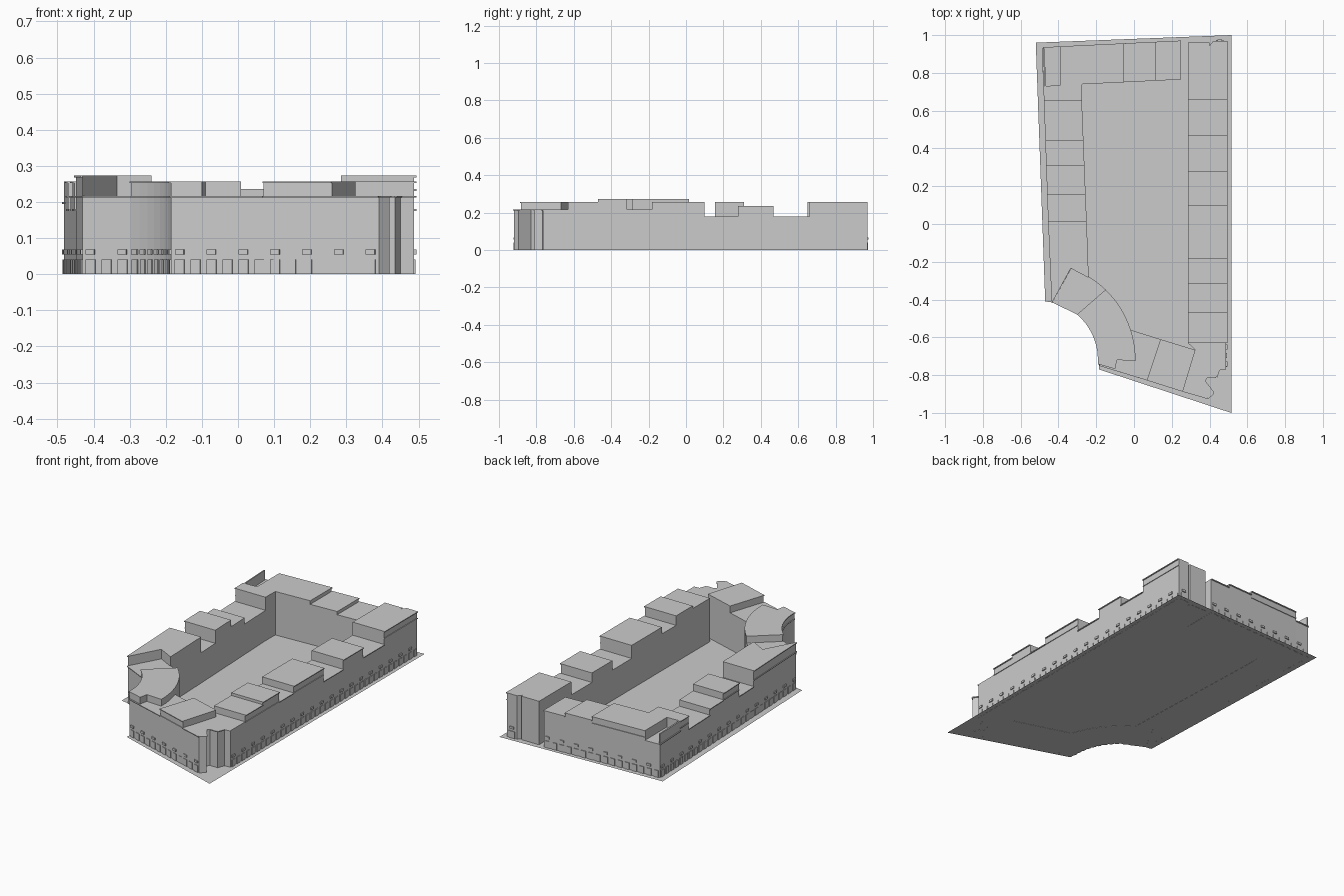
import bpy
import bmesh
import math
from mathutils import Vector

cube = bpy.data.objects.get("Cube")
if cube:
    bpy.data.objects.remove(cube, do_unlink=True)

GREY = (0.6, 0.6, 0.6, 1)
stone = bpy.data.materials.new("pale grey")
stone.use_nodes = True
stone.diffuse_color = GREY
stone.node_tree.nodes["Principled BSDF"].inputs["Base Color"].default_value = GREY


def make_object(name, bm):
    bmesh.ops.recalc_face_normals(bm, faces=bm.faces)
    mesh = bpy.data.meshes.new(name)
    bm.to_mesh(mesh)
    bm.free()
    mesh.materials.append(stone)
    obj = bpy.data.objects.new(name, mesh)
    bpy.context.collection.objects.link(obj)
    return obj


def add_prism(bm, points, z0, z1):
    low = [bm.verts.new((x, y, z0)) for x, y in points]
    high = [bm.verts.new((x, y, z1)) for x, y in points]
    bm.faces.new(low[::-1])
    bm.faces.new(high)
    n = len(points)
    for i in range(n):
        j = (i + 1) % n
        bm.faces.new((low[i], low[j], high[j], high[i]))


def add_plate(bm, a, b, z0, z1, depth):
    """Thin box standing out to the right of the line a to b."""
    a, b = Vector(a), Vector(b)
    d = (b - a).normalized()
    out = Vector((d.y, -d.x)) * depth
    add_prism(bm, [a + out, b + out, b, a], z0, z1)


def arc(radius, start, end, steps):
    angles = [math.radians(start + (end - start) * i / steps) for i in range(steps + 1)]
    return [(-0.51 + radius * math.cos(t), -0.72 + radius * math.sin(t)) for t in angles]


def block(name, points, top, outer=2):
    """Building block whose first points run along the street facade."""
    bm = bmesh.new()
    add_prism(bm, points, 0, top)
    make_object(name, bm)
    for a, b in zip(points[:outer], points[1:outer]):
        add_plate(cornices, a, b, top - 0.005, top, 0.006)
        if top > LOW + 0.02:
            add_plate(cornices, a, b, LOW - 0.004, LOW, 0.004)


def lerp(a, b, t):
    return (a[0] + (b[0] - a[0]) * t, a[1] + (b[1] - a[1]) * t)


def arcade(path, small_step=2):
    """Row of ground-floor bays with small boxes above."""
    for a, b in zip(path, path[1:]):
        length = math.dist(a, b)
        count = max(1, round(length / 0.046))
        for i in range(count):
            mid = (i + 0.5) / count
            half = 0.3 / count
            add_plate(bays, lerp(a, b, mid - half), lerp(a, b, mid + half), 0, 0.041, 0.004)
            if i % small_step == 0:
                half = min(half, 0.013 / length)
                add_plate(boxes, lerp(a, b, mid - half), lerp(a, b, mid + half), 0.055, 0.068, 0.006)


SUNK, LOW, MID, HIGH, TOP = 0.18, 0.217, 0.236, 0.257, 0.273
cornices, bays, boxes = bmesh.new(), bmesh.new(), bmesh.new()

# ground sheet
ground = bmesh.new()
outline = [(-0.47, -0.41), (-0.435, -0.415)] + arc(0.325, 48, -4, 12)
outline += [(-0.185, -0.77), (0.515, -1), (0.515, 1), (-0.52, 0.96)]
ground.faces.new([ground.verts.new((x, y, 0.001)) for x, y in outline])
ground_obj = make_object("ground_sheet", ground)
if ground_obj.data.polygons[0].normal.z < 0:
    ground_obj.data.flip_normals()

# east wing, stepped along its length
X0, X1 = 0.285, 0.488
steps = [(-0.63, HIGH), (-0.47, TOP), (-0.315, LOW), (-0.183, HIGH), (0.098, SUNK),
         (0.278, MID), (0.468, SUNK), (0.66, None)]
for i, ((y0, top), (y1, _)) in enumerate(zip(steps, steps[1:])):
    block(f"east_wing_{i}", [(X1, y0), (X1, y1), (X0, y1), (X0, y0)], top)
block("east_wing_north_end", [(X1, 0.66), (X1, 0.97), (0.42, 0.97), (0.4, 0.945),
                              (0.4, 0.96), (X0, 0.96), (X0, 0.66)], HIGH)

# south wing with the notched corner
S0, S1, S2, S3 = (-0.183, -0.745), (0.07, -0.822), (0.26, -0.882), (0.39, -0.92)
I1, I2 = (0.14, -0.61), (0.325, -0.667)
block("south_wing_west", [S0, S1, I1, (-0.02, -0.56)], LOW)
block("south_wing_middle", [S1, S2, I2, I1], HIGH)
block("south_east_corner", [S2, S3, (0.42, -0.895), (0.37, -0.83), (0.385, -0.81), (0.435, -0.81),
                            (0.45, -0.768), (X1, -0.765), (X1, -0.63), (X0, -0.63), I2], LOW, 8)

# curved corner wing
inner = arc(0.325, 49, -4, 9)
block("curved_wing_high", inner + [(-0.1, -0.768), (-0.09, -0.72)] + arc(0.518, -0.5, 46, 10),
      HIGH, len(inner))
block("curved_wing_low", [(-0.43, -0.41), inner[0]] + arc(0.518, 46, 70, 5), LOW)

# west wing
def west_out(y):
    return (-0.448 - 0.035 * y, y)


def west_in(y):
    return (-0.25 - 0.04 * y, y)


block("west_wing_south", [west_out(0.015), (-0.43, -0.41), (-0.335, -0.235),
                          (-0.24, -0.285), west_in(0.015)], TOP)
steps = [(0.015, SUNK), (0.155, HIGH), (0.31, LOW), (0.445, SUNK), (0.65, None)]
for i, ((y0, top), (y1, _)) in enumerate(zip(steps, steps[1:])):
    block(f"west_wing_{i}", [west_out(y1), west_out(y0), west_in(y0), west_in(y1)], top)

# north-west corner with a sunken terrace behind a thin parapet
NW = (-0.482, 0.93)
block("north_west_corner", [west_out(0.73), west_out(0.65), west_in(0.65), (-0.275, 0.74),
                            (-0.39, 0.735)], HIGH)
block("corner_terrace", [(-0.39, 0.934), NW, west_out(0.73), (-0.39, 0.735)], 0.2, 3)
parapet = bmesh.new()
add_plate(parapet, west_out(0.73), NW, 0.2, HIGH, 0.008)
make_object("corner_parapet", parapet)


# north wing
def north_out(x):
    return (x, 0.953 + 0.048 * x)


def north_in(x):
    return (x, 0.753 + 0.048 * x)


for name, x0, x1, top in (("north_wing_west", -0.39, -0.055, HIGH),
                          ("north_wing_middle", -0.055, 0.115, MID),
                          ("north_wing_east", 0.115, 0.25, LOW)):
    block(name, [north_out(x1), north_out(x0), north_in(x0), north_in(x1)], top)

# street-level bays on every facade
arcade([S0, S3])
arcade([(X1, -0.765), (X1, 0.97)])
arcade([(X1, 0.97), (0.42, 0.97)])
arcade([north_out(0.25), NW, (-0.43, -0.41), inner[0]])
arcade(inner, 1)

make_object("cornices", cornices)
make_object("street_bays", bays)
make_object("small_boxes", boxes)
